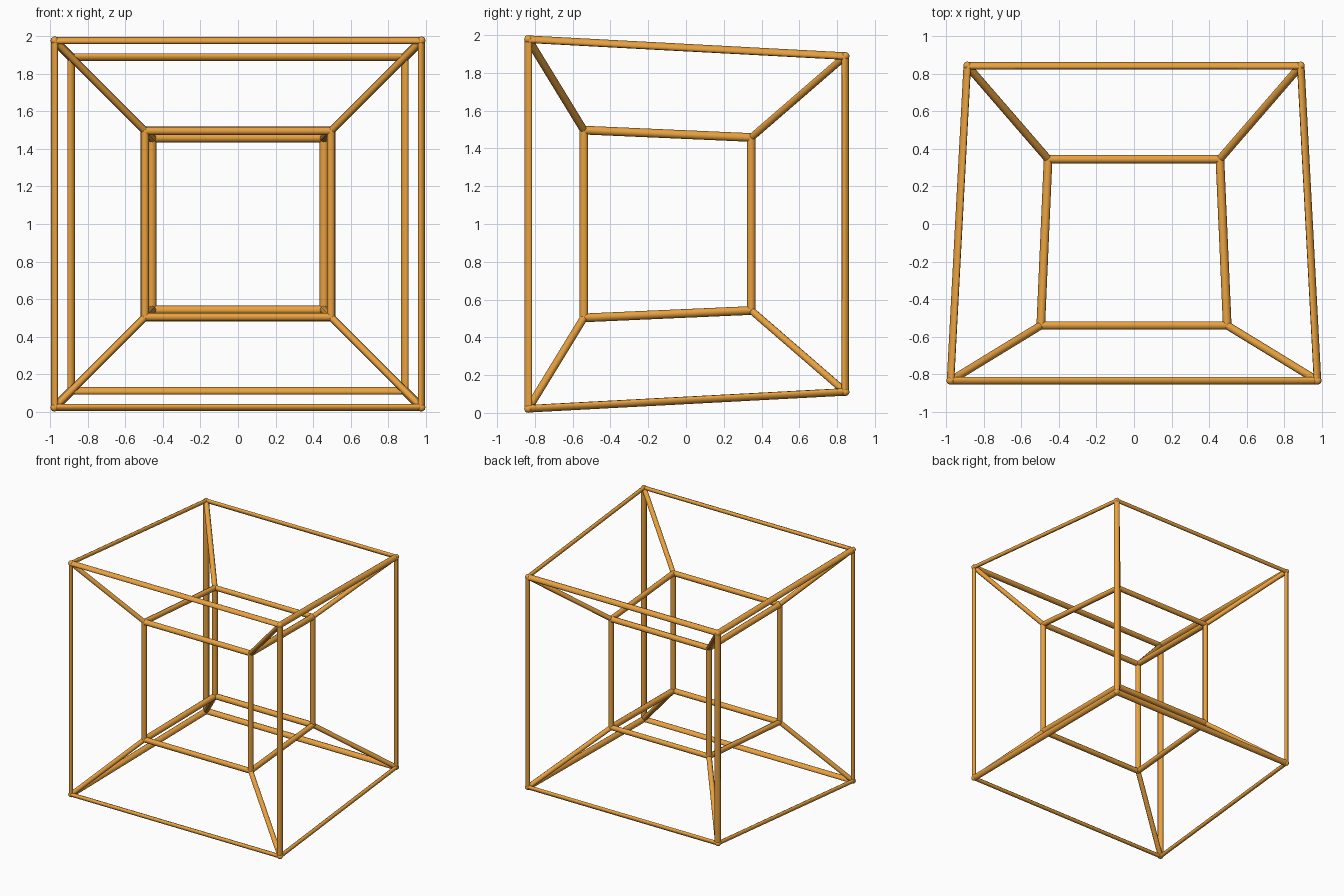
import bpy, bmesh
from math import sin, cos, tau, radians
from mathutils import Vector, Matrix
from itertools import product

if "Cube" in bpy.data.objects:
    bpy.data.objects.remove(bpy.data.objects["Cube"])

mat = bpy.data.materials.new("amber")
mat.diffuse_color = (0.82, 0.36, 0.05, 1)
mat.use_nodes = True
mat.node_tree.nodes["Principled BSDF"].inputs["Base Color"].default_value = mat.diffuse_color
SIDES = 8


def corners(front, back):
    """Eight corners of a tapered box; each end is (half size, y)."""
    pts = {}
    for sx, sy, sz in product((-1, 1), repeat=3):
        half, y = front if sy < 0 else back
        pts[sx, sy, sz] = Vector((sx * half, y, 1 + sz * half))
    return pts


def bar(bm, a, b, radial, wide, thin):
    """Slightly flattened rod from a to b, thin along the radial direction."""
    d = (b - a).normalized()
    side = d.cross(radial).normalized()
    up = side.cross(d)
    offs = [side * cos(tau * i / SIDES) * wide / 2 + up * sin(tau * i / SIDES) * thin / 2
            for i in range(SIDES)]
    r0 = [bm.verts.new(a + o) for o in offs]
    r1 = [bm.verts.new(b + o) for o in offs]
    for i in range(SIDES):
        j = (i + 1) % SIDES
        bm.faces.new((r0[i], r0[j], r1[j], r1[i]))
    bm.faces.new(r0[::-1])
    bm.faces.new(r1)


def finish(bm, name):
    bmesh.ops.recalc_face_normals(bm, faces=bm.faces[:])
    me = bpy.data.meshes.new(name)
    bm.to_mesh(me)
    bm.free()
    me.materials.append(mat)
    ob = bpy.data.objects.new(name, me)
    bpy.context.collection.objects.link(ob)
    # smooth sides, crisp rod ends
    bpy.ops.object.select_all(action='DESELECT')
    ob.select_set(True)
    bpy.context.view_layer.objects.active = ob
    bpy.ops.object.shade_smooth_by_angle(angle=radians(65))


def frame(name, pts, other, wide, thin, joint):
    """Twelve edge rods plus a small knob filling each corner."""
    bm = bmesh.new()
    for k in pts:
        for ax in range(3):
            if k[ax] < 0:
                m = tuple(1 if i == ax else k[i] for i in range(3))
                radial = (other[k] + other[m]) - (pts[k] + pts[m])
                bar(bm, pts[k], pts[m], radial, wide, thin)
        bmesh.ops.create_icosphere(bm, subdivisions=2, radius=joint,
                                   matrix=Matrix.Translation(pts[k]))
    finish(bm, name)


outer = corners((0.978, -0.835), (0.889, 0.844))
inner = corners((0.497, -0.541), (0.458, 0.346))

# outer and inner cage
frame("outer_frame", outer, inner, 0.048, 0.032, 0.022)
frame("inner_frame", inner, outer, 0.048, 0.044, 0.023)

# diagonal rods joining matching corners
bm = bmesh.new()
for k in outer:
    bar(bm, outer[k], inner[k], Vector((0, 0, 1)), 0.042, 0.040)
finish(bm, "connecting_rods")
